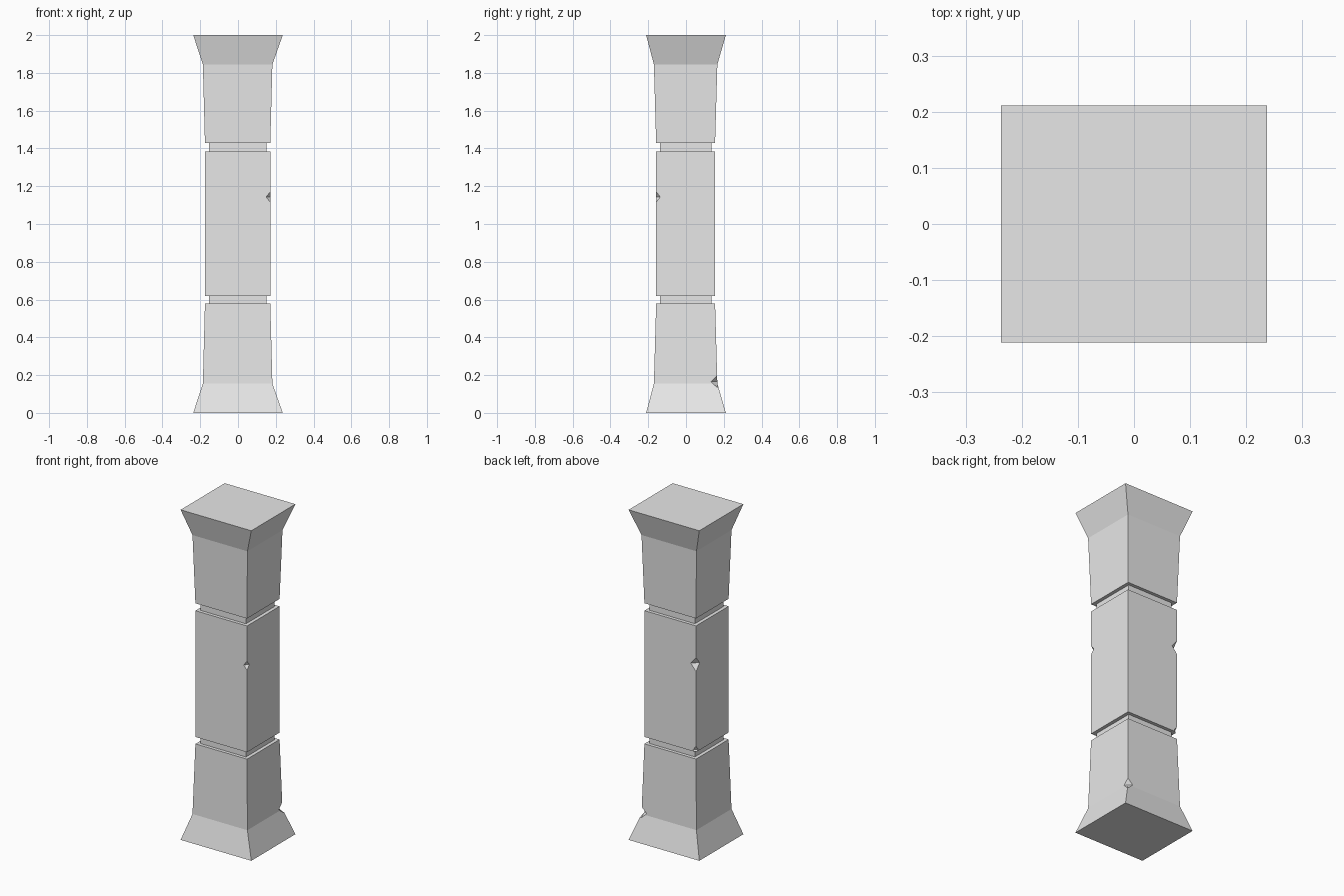
import bpy
import bmesh

cube = bpy.data.objects.get("Cube")
if cube:
    bpy.data.objects.remove(cube, do_unlink=True)

# Single stone colour
stone = bpy.data.materials.new("grey stone")
stone.use_nodes = True
stone.diffuse_color = (0.8, 0.8, 0.8, 1)
stone.node_tree.nodes["Principled BSDF"].inputs["Base Color"].default_value = (0.8, 0.8, 0.8, 1)


def add_object(name, bm):
    bmesh.ops.recalc_face_normals(bm, faces=bm.faces)
    mesh = bpy.data.meshes.new(name)
    bm.to_mesh(mesh)
    bm.free()
    mesh.materials.append(stone)
    obj = bpy.data.objects.new(name, mesh)
    bpy.context.collection.objects.link(obj)
    return obj


# Rings from foot to top: height, half width, half depth
FOOT = (0.237, 0.211)
NECK = (0.184, 0.168)
BLOCK = (0.173, 0.156)
GROOVE = (0.152, 0.136)
rings = [(0, FOOT), (0.155, NECK), (0.578, BLOCK), (0.578, GROOVE),
         (0.62, GROOVE), (0.62, BLOCK), (1.385, BLOCK), (1.385, GROOVE),
         (1.43, GROOVE), (1.43, BLOCK), (1.845, NECK), (2, FOOT)]

# Square pillar lofted through the rings
bm = bmesh.new()
loops = []
for z, (w, d) in rings:
    shift = 0 if (w, d) == FOOT else -0.002
    loops.append([bm.verts.new((sx * w + shift, sy * d + shift, z))
                  for sx, sy in ((-1, -1), (1, -1), (1, 1), (-1, 1))])
for low, high in zip(loops, loops[1:]):
    for i in range(4):
        j = (i + 1) % 4
        bm.faces.new((low[i], low[j], high[j], high[i]))
bm.faces.new(loops[0])
bm.faces.new(loops[-1])
pillar = add_object("stone_pillar", bm)


def chip_corner(x, y, z, reach, height):
    """Cut a small wedge from a vertical corner with an octahedron."""
    bm = bmesh.new()
    tips = [bm.verts.new((x, y, z + s * height)) for s in (-1, 1)]
    belt = [bm.verts.new((x + dx * reach, y + dy * reach, z))
            for dx, dy in ((1, 0), (0, 1), (-1, 0), (0, -1))]
    for tip in tips:
        for i in range(4):
            bm.faces.new((tip, belt[i], belt[(i + 1) % 4]))
    cutter = add_object("chip_cutter", bm)
    cutter.hide_render = True
    cut = pillar.modifiers.new("chip", "BOOLEAN")
    cut.operation = "DIFFERENCE"
    cut.solver = "EXACT"
    cut.object = cutter
    bpy.context.view_layer.objects.active = pillar
    bpy.ops.object.modifier_apply(modifier=cut.name)
    bpy.data.objects.remove(cutter, do_unlink=True)


# Chipped corners
chip_corner(0.171, -0.158, 1.143, 0.022, 0.028)
chip_corner(-0.175, 0.154, 1.15, 0.035, 0.042)
chip_corner(-0.175, 0.154, 0.63, 0.02, 0.025)
chip_corner(0.183, 0.167, 0.165, 0.036, 0.036)
